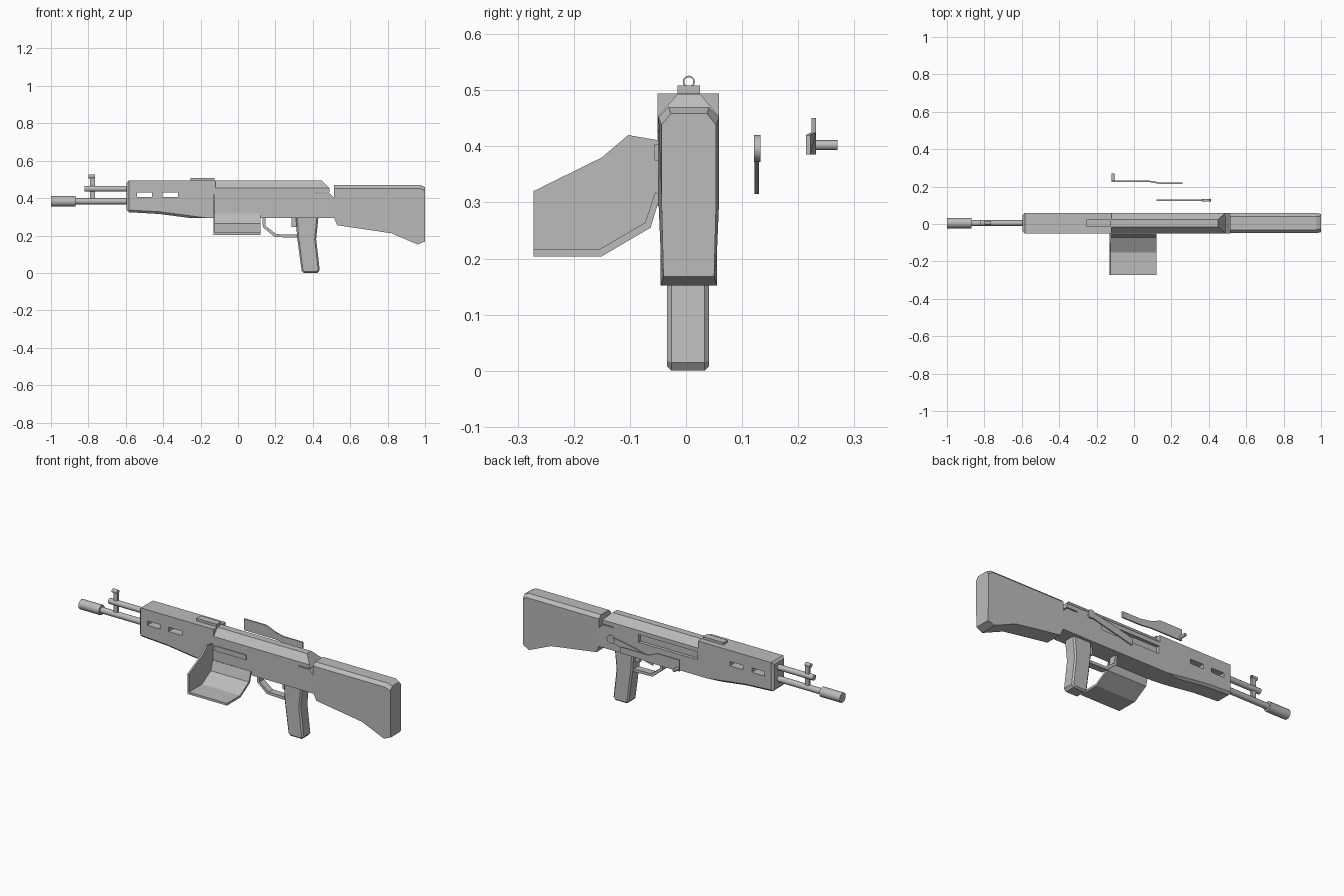
import bpy, bmesh, math
from mathutils import Vector, Matrix

cube = bpy.data.objects.get("Cube")
if cube:
    bpy.data.objects.remove(cube)

grey = bpy.data.materials.new("plain_grey")
grey.use_nodes = True
COLOUR = (0.5, 0.5, 0.5, 1)
grey.diffuse_color = COLOUR
grey.node_tree.nodes["Principled BSDF"].inputs["Base Color"].default_value = COLOUR

MID = 0.005  # centre plane of the body in y


def finish(name, bm):
    bmesh.ops.recalc_face_normals(bm, faces=bm.faces)
    mesh = bpy.data.meshes.new(name)
    bm.to_mesh(mesh)
    bm.free()
    obj = bpy.data.objects.new(name, mesh)
    mesh.materials.append(grey)
    bpy.context.collection.objects.link(obj)
    return obj


def prism_bm(points, axis, lo, hi):
    """Extrude a profile: (x, z) points along y, or (y, z) points along x."""
    bm = bmesh.new()
    place = (lambda p: (p[0], lo, p[1])) if axis == "y" else (lambda p: (lo, p[0], p[1]))
    face = bm.faces.new([bm.verts.new(place(p)) for p in points])
    out = bmesh.ops.extrude_face_region(bm, geom=[face])
    verts = [v for v in out["geom"] if isinstance(v, bmesh.types.BMVert)]
    step = Vector((0, hi - lo, 0)) if axis == "y" else Vector((hi - lo, 0, 0))
    bmesh.ops.translate(bm, verts=verts, vec=step)
    bmesh.ops.recalc_face_normals(bm, faces=bm.faces)
    return bm


def chamfer(bm, size, rule):
    edges = [e for e in bm.edges if rule(*[v.co for v in e.verts])]
    bmesh.ops.bevel(bm, geom=edges, offset=size, segments=1, affect="EDGES", profile=0.5)


def prism(name, points, axis, lo, hi):
    return finish(name, prism_bm(points, axis, lo, hi))


def box(name, x0, x1, y0, y1, z0, z1):
    return prism(name, [(x0, z0), (x1, z0), (x1, z1), (x0, z1)], "y", y0, y1)


def rod(name, axis, lo, hi, centre, radius, sides=12):
    """Cylinder along one axis; centre gives the other two coordinates."""
    bm = bmesh.new()
    bmesh.ops.create_cone(bm, cap_ends=True, segments=sides, radius1=radius,
                          radius2=radius, depth=hi - lo)
    m = (lo + hi) / 2
    if axis == "x":
        place = Matrix.Translation((m, *centre)) @ Matrix.Rotation(math.pi / 2, 4, "Y")
    else:
        place = Matrix.Translation((centre[0], m, centre[1])) @ Matrix.Rotation(math.pi / 2, 4, "X")
    bmesh.ops.transform(bm, matrix=place, verts=bm.verts)
    obj = finish(name, bm)
    for f in obj.data.polygons:
        f.use_smooth = len(f.vertices) == 4
    for e in obj.data.edges:
        a, b = [obj.data.vertices[i].co for i in e.vertices]
        e.use_edge_sharp = abs((a - b)["xyz".index(axis)]) < 1e-5
    return obj


def cut(target, cutter):
    cutter.hide_render = True
    cutter.hide_viewport = True
    mod = target.modifiers.new(cutter.name, "BOOLEAN")
    mod.operation = "DIFFERENCE"
    mod.solver = "EXACT"
    mod.object = cutter


def same_side(a, b):
    return abs(a.y - b.y) < 1e-5


# Barrel group
rod("muzzle", "x", -1.0, -0.87, (MID, 0.383), 0.028)
rod("barrel", "x", -0.88, -0.58, (MID, 0.383), 0.017)
rod("gas_tube", "x", -0.82, -0.58, (MID, 0.45), 0.016)

# Front sight: post, block and hooded ring
box("front_sight_post", -0.79, -0.765, MID - 0.008, MID + 0.008, 0.37, 0.508)
bm = bmesh.new()
SIDES = 12
rings = []
for x, r in ((-0.8, 0.011), (-0.765, 0.011), (-0.765, 0.008), (-0.8, 0.008)):
    rings.append([bm.verts.new((x, MID + r * math.cos(i * math.tau / SIDES),
                                0.515 + r * math.sin(i * math.tau / SIDES)))
                  for i in range(SIDES)])
for k in range(4):
    a, b = rings[k], rings[(k + 1) % 4]
    for i in range(SIDES):
        j = (i + 1) % SIDES
        bm.faces.new((a[i], a[j], b[j], b[i]))
finish("front_sight_ring", bm)

# Handguard with two vents through it
bm = prism_bm([(-0.595, 0.325), (-0.42, 0.315), (-0.26, 0.294), (-0.12, 0.294),
               (-0.12, 0.494), (-0.595, 0.494)], "y", -0.051, 0.059)
chamfer(bm, 0.012, lambda a, b: (max(a.x, b.x) < -0.5) or
        (same_side(a, b) and max(a.z, b.z) < 0.33 and max(a.x, b.x) < -0.2))
handguard = finish("handguard", bm)
for i, (x0, x1) in enumerate(((-0.54, -0.46), (-0.405, -0.32))):
    cut(handguard, box(f"vent_cutter_{i}", x0, x1, -0.1, 0.1, 0.405, 0.43))

# Receiver with a shallow port on its far side
receiver = prism("receiver", [(-0.12, 0.294), (0.515, 0.294), (0.515, 0.4), (0.49, 0.425),
                              (0.42, 0.425), (0.42, 0.45), (-0.12, 0.45)], "y", -0.05, 0.059)
cut(receiver, box("port_cutter", -0.115, 0.26, 0.04, 0.1, 0.385, 0.43))

# Top cover, sloped down at the back
bm = prism_bm([(-0.05, 0.43), (0.059, 0.43), (0.059, 0.453), (0.025, 0.493),
               (-0.015, 0.493), (-0.05, 0.453)], "x", -0.12, 0.49)
for v in bm.verts:
    if v.co.x > 0.4 and v.co.z > 0.46:
        v.co.x -= 0.04
finish("top_cover", bm)

box("rear_sight", -0.255, -0.125, -0.015, 0.025, 0.485, 0.508)
box("side_rail", -0.11, 0.09, -0.056, -0.045, 0.375, 0.403)

# Stock, slimmer below its middle line
bm = prism_bm([(0.512, 0.3), (0.53, 0.255), (0.82, 0.212), (0.96, 0.152), (1.0, 0.168),
               (1.0, 0.458), (0.975, 0.47), (0.512, 0.47)], "y", -0.049, 0.059)
chamfer(bm, 0.018, lambda a, b: same_side(a, b) and min(a.z, b.z) > 0.44)
bmesh.ops.bisect_plane(bm, geom=bm.verts[:] + bm.edges[:] + bm.faces[:],
                       plane_co=(0, 0, 0.301), plane_no=(0, 0, 1))
for v in bm.verts:
    if v.co.z < 0.295:
        v.co.y = MID + (v.co.y - MID) * 0.93
    if v.co.x > 0.99:
        v.co.y = MID + (v.co.y - MID) * 0.9
finish("stock", bm)

# Pistol grip
bm = prism_bm([(0.31, 0.3), (0.315, 0.2), (0.34, 0.012), (0.352, 0.0), (0.425, 0.0),
               (0.437, 0.015), (0.418, 0.18), (0.43, 0.3)], "y", -0.034, 0.041)
chamfer(bm, 0.008, lambda a, b: same_side(a, b) and min(a.z, b.z) < 0.29)
finish("pistol_grip", bm)

# Trigger guard: a bent strip
prism("trigger_guard", [(0.13, 0.3), (0.133, 0.245), (0.195, 0.192), (0.32, 0.188),
                        (0.32, 0.205), (0.205, 0.207), (0.148, 0.25), (0.146, 0.3)],
      "y", MID - 0.02, MID + 0.02)
box("trigger", 0.285, 0.315, MID - 0.01, MID + 0.01, 0.245, 0.3)

# Open side tray: one end plate and a bent floor
prism("tray_end", [(-0.045, 0.41), (-0.103, 0.42), (-0.15, 0.38), (-0.272, 0.32), (-0.272, 0.204),
                   (-0.15, 0.204), (-0.063, 0.255), (-0.045, 0.315)], "x", -0.132, -0.122)
prism("tray_floor", [(-0.272, 0.204), (-0.15, 0.204), (-0.063, 0.255), (-0.045, 0.315),
                     (-0.055, 0.318), (-0.073, 0.264), (-0.153, 0.217), (-0.272, 0.217)],
      "x", -0.132, 0.12)

# Detached bolt plate with its handle
bm = prism_bm([(-0.12, 0.385), (0.08, 0.385), (0.14, 0.385), (0.26, 0.385), (0.26, 0.42),
               (0.14, 0.42), (0.08, 0.425), (0.02, 0.45), (-0.12, 0.45)], "y", 0.214, 0.222)
bmesh.ops.connect_verts(bm, verts=[v for v in bm.verts if abs(v.co.x - 0.14) < 1e-4 and v.co.y < 0.218])
bmesh.ops.connect_verts(bm, verts=[v for v in bm.verts if abs(v.co.x - 0.14) < 1e-4 and v.co.y > 0.218])
for v in bm.verts:
    if v.co.x < 0.1:
        v.co.y += 0.01
finish("bolt_plate", bm)
rod("bolt_handle", "y", 0.225, 0.27, (-0.112, 0.402), 0.009, 8)

# Detached selector: disc and lever
rod("selector_disc", "y", 0.121, 0.133, (0.388, 0.396), 0.024)
prism("selector_lever", [(0.12, 0.315), (0.2, 0.335), (0.39, 0.38), (0.39, 0.412),
                         (0.24, 0.385), (0.12, 0.355)], "y", 0.122, 0.13)
